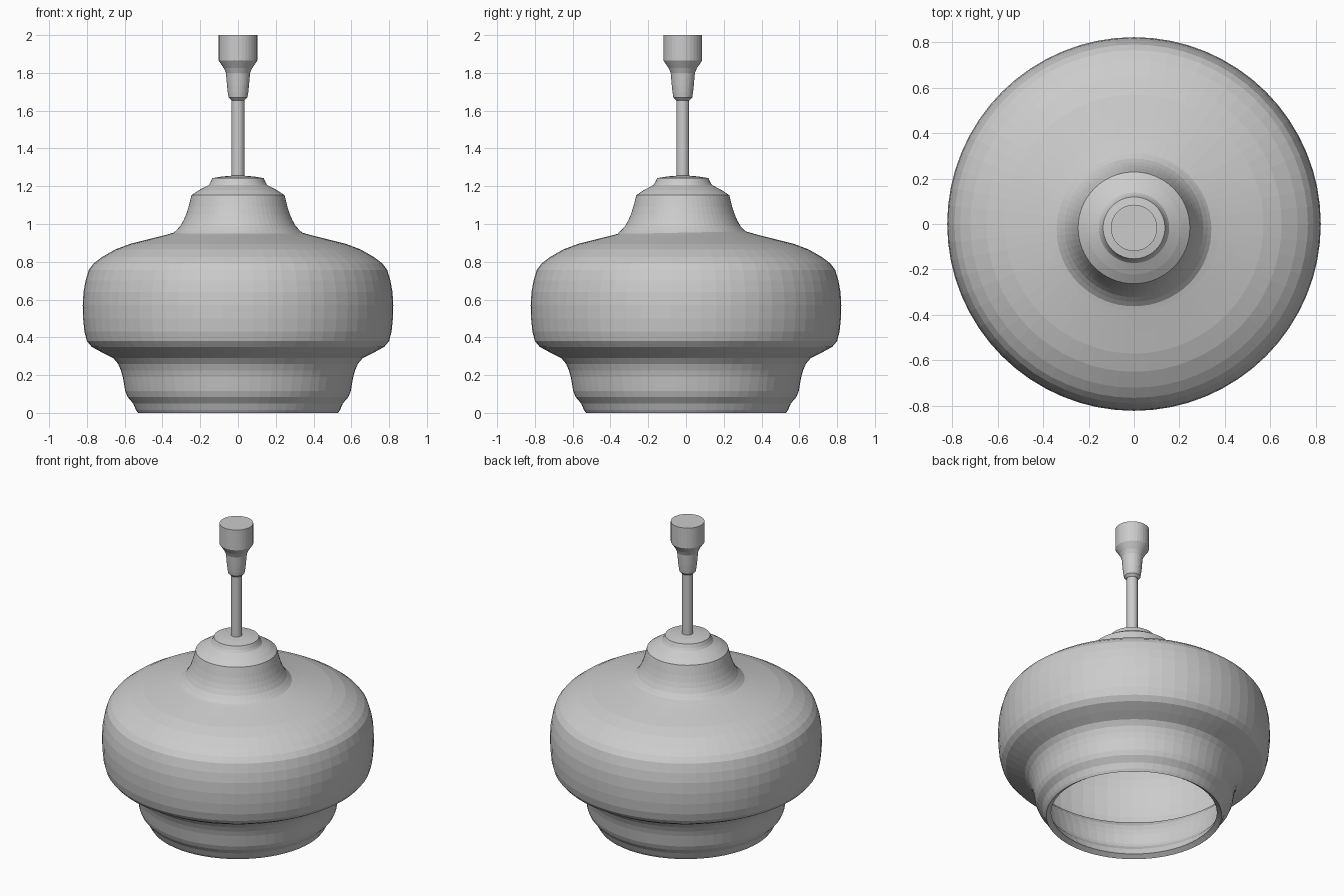
import bpy
import bmesh
from math import cos, sin, tau

if "Cube" in bpy.data.objects:
    bpy.data.objects.remove(bpy.data.objects["Cube"])

# One plain grey for the whole lamp
grey = bpy.data.materials.new("plain_grey")
grey.use_nodes = True
colour = (0.6, 0.6, 0.6, 1)
grey.diffuse_color = colour
grey.node_tree.nodes["Principled BSDF"].inputs["Base Color"].default_value = colour


def lathe(name, profile, y=0.0, sides=64, caps=True, wall=0.0):
    """Spin (radius, height) points around z; profile runs from bottom to top."""
    bm = bmesh.new()
    rings = [[bm.verts.new((r * cos(tau * i / sides), y + r * sin(tau * i / sides), z))
              for i in range(sides)] for r, z in profile]
    for low, high in zip(rings, rings[1:]):
        for i in range(sides):
            j = (i + 1) % sides
            bm.faces.new((low[i], low[j], high[j], high[i]))
    if caps:
        bm.faces.new(rings[0][::-1])
        bm.faces.new(rings[-1])
    mesh = bpy.data.meshes.new(name)
    bm.to_mesh(mesh)
    bm.free()
    obj = bpy.data.objects.new(name, mesh)
    bpy.context.collection.objects.link(obj)
    mesh.materials.append(grey)
    if wall:
        shell = obj.modifiers.new("wall", "SOLIDIFY")
        shell.thickness = wall
        shell.offset = -1
    return obj


# Hollow glass shade, open at the bottom
lathe("shade", [
    (0.53, 0.0), (0.54, 0.015), (0.555, 0.05), (0.585, 0.085), (0.597, 0.115),
    (0.61, 0.19), (0.62, 0.225), (0.635, 0.26), (0.66, 0.29), (0.72, 0.32),
    (0.775, 0.35), (0.80, 0.38), (0.813, 0.43), (0.82, 0.5), (0.822, 0.57),
    (0.818, 0.64), (0.807, 0.7), (0.79, 0.757), (0.765, 0.79), (0.72, 0.825),
    (0.65, 0.865), (0.57, 0.895), (0.47, 0.92), (0.38, 0.943), (0.31, 0.963),
], caps=False, wall=0.035)

# Neck fitting and hanging hardware sit slightly forward of the shade's axis
AXIS = -0.017
lathe("neck", [
    (0.345, 0.95), (0.325, 0.968), (0.305, 0.99), (0.288, 1.02),
    (0.275, 1.05), (0.262, 1.09), (0.246, 1.153),
], AXIS)
lathe("neck_cap", [
    (0.246, 1.153), (0.205, 1.18), (0.155, 1.206), (0.146, 1.22),
    (0.136, 1.243), (0.08, 1.252), (0.03, 1.256),
], AXIS)
lathe("stem", [(0.034, 1.24), (0.034, 1.67)], AXIS, sides=32)
lathe("ceiling_cap", [
    (0.035, 1.655), (0.05, 1.67), (0.054, 1.695), (0.058, 1.73), (0.064, 1.80),
    (0.075, 1.825), (0.102, 1.865), (0.102, 2.0),
], AXIS, sides=32)
